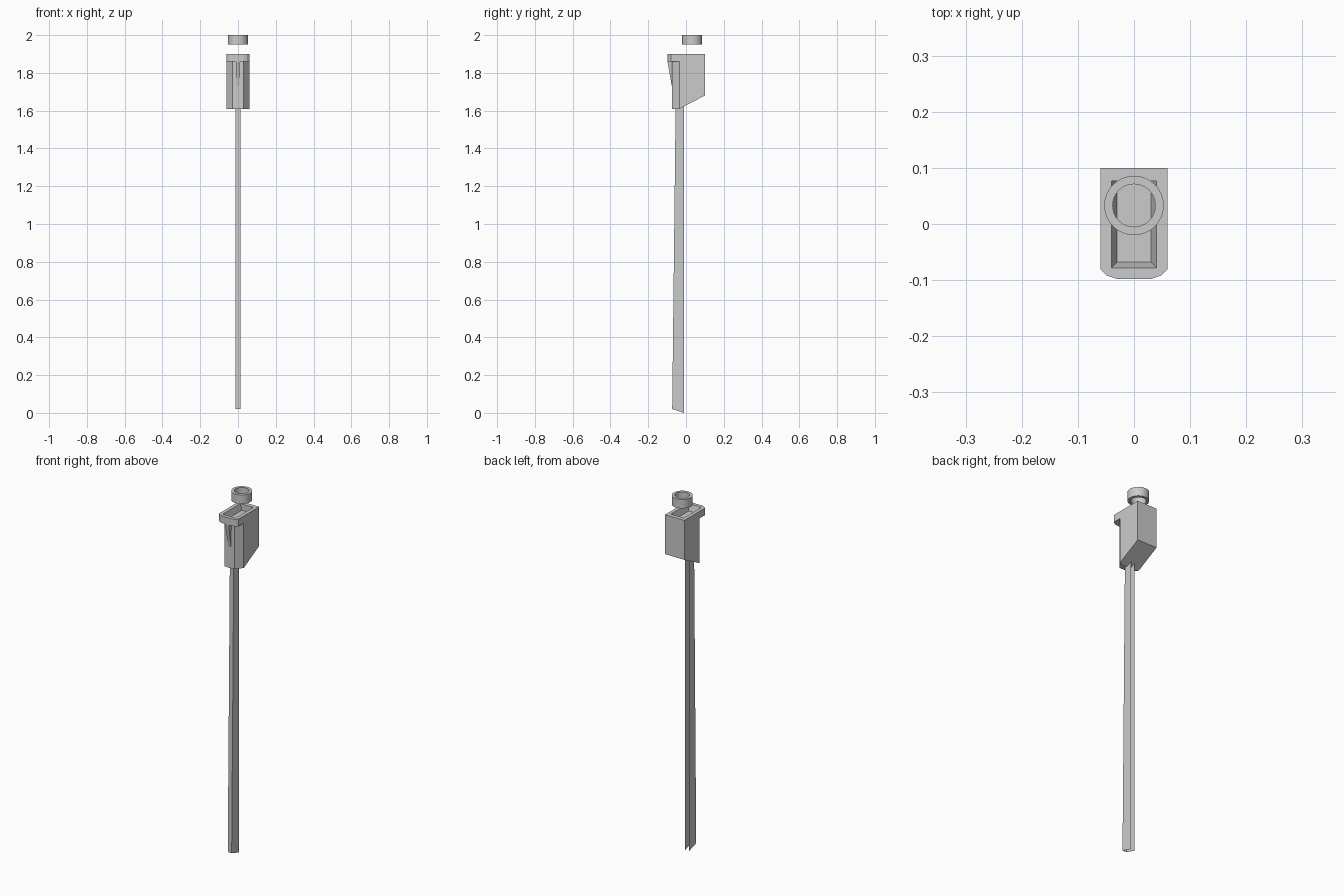
import bpy, bmesh, math

if "Cube" in bpy.data.objects:
    bpy.data.objects.remove(bpy.data.objects["Cube"])


def make(name, verts, faces):
    mesh = bpy.data.meshes.new(name)
    mesh.from_pydata(verts, [], faces)
    bm = bmesh.new()
    bm.from_mesh(mesh)
    bmesh.ops.recalc_face_normals(bm, faces=bm.faces)
    bm.to_mesh(mesh)
    bm.free()
    ob = bpy.data.objects.new(name, mesh)
    bpy.context.collection.objects.link(ob)
    return ob


def mirrored(half):
    """Close a right-hand outline (x, ...) by mirroring it across x = 0."""
    return half + [(-p[0], *p[1:]) for p in reversed(half)]


def bridge(a, b, n):
    return [(a + i, a + (i + 1) % n, b + (i + 1) % n, b + i) for i in range(n)]


# Hopper body: chamfered front, sloping underside
plan = mirrored([(0.03, -0.075), (0.06, -0.035), (0.06, 0.10)])
under = {-0.075: 1.61, -0.035: 1.61, 0.10: 1.68}
low = [(x, y, under[y]) for x, y in plan]
high = [(x, y, 1.86) for x, y in plan]
flat = [i for i, p in enumerate(plan) if p[1] < 0]
slope = [i for i, p in enumerate(plan) if p[1] > -0.05]
make("hopper_body", low + high, bridge(0, 6, 6) + [flat, slope])

# Rim with a rounded front and tapered pocket
rim = mirrored([(0.03, -0.098), (0.048, -0.092), (0.06, -0.08), (0.06, 0.10)])
n = len(rim)
mouth = [(0.04, -0.078), (0.04, 0.077), (-0.04, 0.077), (-0.04, -0.078)]
floor = [(0.03, -0.068), (0.03, 0.077), (-0.03, 0.077), (-0.03, -0.068)]
verts = [(x, y, 1.86) for x, y in rim] + [(x, y, 1.90) for x, y in rim]
verts += [(x, y, 1.90) for x, y in mouth] + [(x, y, 1.865) for x, y in floor]
m, f = 2 * n, 2 * n + 4
top = [(n + 0, n + 1, n + 2, n + 3, m + 1, m),
       (n + 3, n + 4, m + 2, m + 1),
       (n + 4, n + 5, n + 6, n + 7, m + 3, m + 2),
       (n + 7, n, m, m + 3)]
make("hopper_rim", verts, bridge(0, n, n) + top + bridge(m, f, 4)
     + [tuple(range(f, f + 4)), tuple(range(n))])

# Tapered gusset under the front of the rim
side = [(-0.098, 1.86), (-0.075, 1.86), (-0.075, 1.73)]
make("gusset", [(s * (0.012 if z > 1.8 else 0.008), y, z)
                for s in (-1, 1) for y, z in side],
     bridge(0, 3, 3) + [(0, 1, 2), (3, 4, 5)])

# Sheet post: channel open at the back, widening to the foot
w = 0.012
make("channel_post",
     [(w, -0.01, 1.63), (w, -0.055, 1.61), (-w, -0.055, 1.61), (-w, -0.01, 1.63),
      (w, -0.01, 0.0), (w, -0.073, 0.02), (-w, -0.073, 0.02), (-w, -0.01, 0.0)],
     [(i, i + 1, i + 5, i + 4) for i in range(3)])

# Open collar above the pocket
N = 32
verts = [(r * math.cos(2 * math.pi * i / N), 0.033 + r * math.sin(2 * math.pi * i / N), z)
         for r, z in ((0.053, 1.95), (0.053, 2.0), (0.038, 2.0), (0.038, 1.95))
         for i in range(N)]
ring = make("collar", verts, sum((bridge(k * N, (k + 1) % 4 * N, N) for k in range(4)), []))
for o in bpy.context.selected_objects:
    o.select_set(False)
ring.select_set(True)
bpy.context.view_layer.objects.active = ring
bpy.ops.object.shade_smooth_by_angle(angle=math.radians(35))
